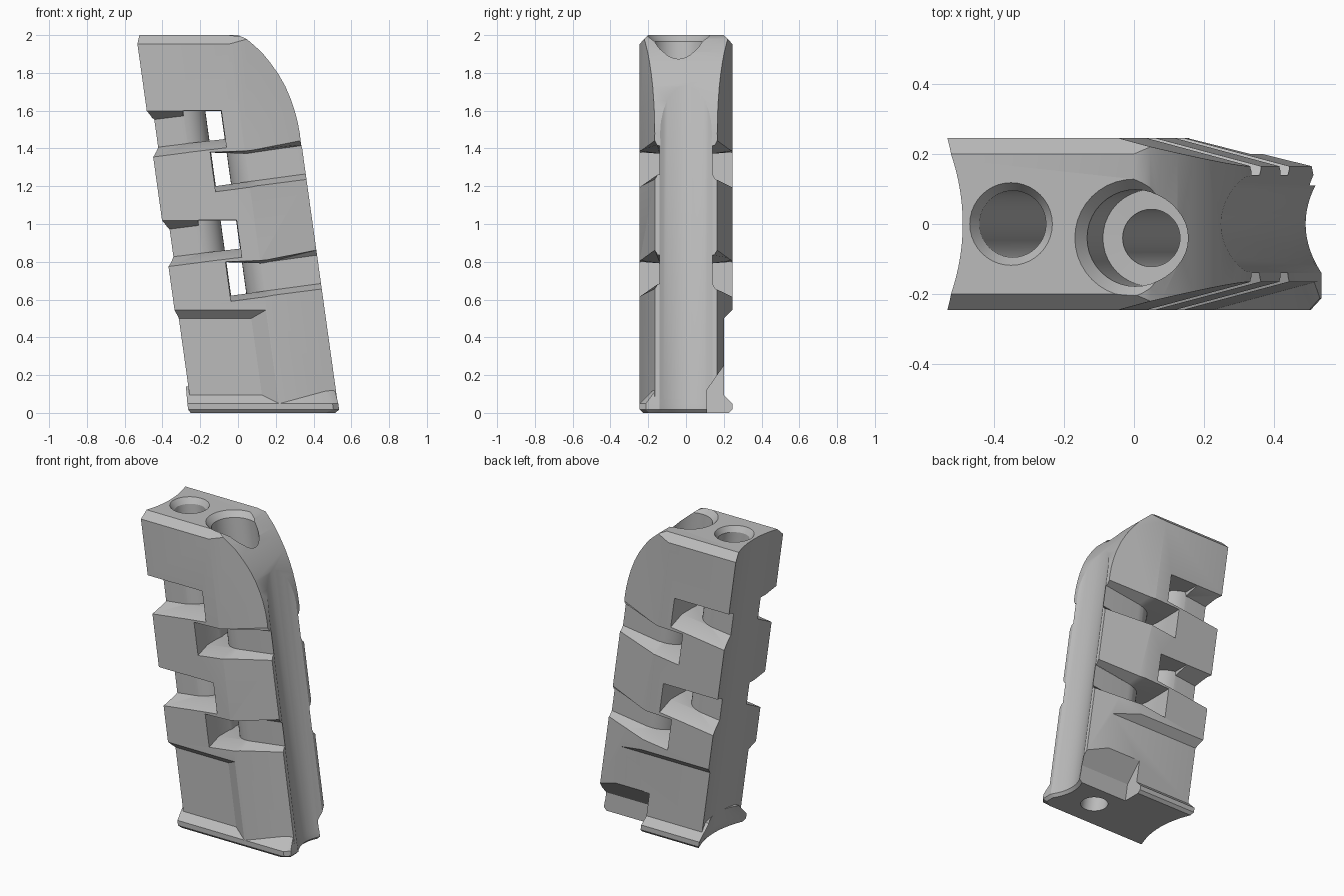
import bpy, bmesh, math

if "Cube" in bpy.data.objects:
    bpy.data.objects.remove(bpy.data.objects["Cube"])

LEAN = 0.1395            # sideways lean per unit of height
LEFT, RIGHT, WIDE = -0.26, 0.535, 0.245

grey = bpy.data.materials.new("plain grey")
grey.use_nodes = True
colour = (0.5, 0.5, 0.5, 1)
grey.diffuse_color = colour
grey.node_tree.nodes["Principled BSDF"].inputs["Base Color"].default_value = colour


def lean(u, y, z):
    return (u - LEAN * z, y, z)


def loft(name, rings):
    """Closed solid through rings of equal point count."""
    bm = bmesh.new()
    rows = [[bm.verts.new(p) for p in ring] for ring in rings]
    n = len(rows[0])
    for a, b in zip(rows, rows[1:]):
        for i in range(n):
            j = (i + 1) % n
            bm.faces.new((a[i], a[j], b[j], b[i]))
    bm.faces.new(rows[0])
    bm.faces.new(rows[-1])
    bmesh.ops.recalc_face_normals(bm, faces=bm.faces)
    mesh = bpy.data.meshes.new(name)
    bm.to_mesh(mesh)
    bm.free()
    ob = bpy.data.objects.new(name, mesh)
    bpy.context.collection.objects.link(ob)
    mesh.materials.append(grey)
    return ob


def combine(ob, tool, operation, keep=False):
    mod = ob.modifiers.new("combine", "BOOLEAN")
    mod.operation, mod.object, mod.solver = operation, tool, "EXACT"
    bpy.context.view_layer.objects.active = ob
    bpy.ops.object.modifier_apply(modifier=mod.name)
    if not keep:
        bpy.data.objects.remove(tool)


def section(z, corner, h, h_end, grow=1.0):
    """Cross-section: hollow left side, tapered flanks, grooved right side."""
    pts = []
    for i in range(17):
        t = 1 - i / 8
        pts.append((LEFT + 0.05 * (1 - t * t), t * h))
    pts += [(corner, -h), (RIGHT, -h_end)]
    for i in range(15):
        t = i / 7 - 1
        pts.append((RIGHT - 0.045 * (1 - t * t), 0.14 * t))
    pts += [(RIGHT, h_end), (corner, h)]
    return [lean(u * grow, y, z) for u, y in pts]


def circle(z, u, y, r, n=40):
    return [lean(u + r * math.cos(2 * math.pi * i / n),
                 y + r * math.sin(2 * math.pi * i / n), z) for i in range(n)]


def half_width(u):
    return WIDE - 0.08 * max(0, u - 0.23) / (RIGHT - 0.23)


# Leaning body
body = loft("grip_body", [section(z, 0.23, WIDE, 0.165) for z in (0.02, 2.1)])

# Rounded upper right shoulder
shoulder = [(-1, -0.1), (1, -0.1), (0.7, 0.2), (0.334, 1.42), (0.327, 1.48), (0.316, 1.54),
            (0.30, 1.60), (0.28, 1.66), (0.25, 1.73), (0.213, 1.795), (0.17, 1.855),
            (0.125, 1.91), (0.08, 1.95), (0.045, 1.98), (0.0, 2), (-1, 2)]
combine(body, loft("shoulder", [[(x, y, z) for x, z in shoulder] for y in (-0.5, 0.5)]), "INTERSECT")

# Chamfered top edges
roof = [(-0.4, -0.1), (0.4, -0.1), (0.4, 1.795), (0.2, 2.0), (0.2, 2.2),
        (-0.2, 2.2), (-0.2, 2.0), (-0.4, 1.795)]
combine(body, loft("roof", [[(x, y, z) for y, z in roof] for x in (-1, 1)]), "INTERSECT")

# Round-ended columns that stay standing inside the slots
columns = []
for name, centre, far, side in (("left_column", -0.09, -0.5, 1), ("right_column", 0.272, 0.8, -1)):
    outline = [(far, -0.14)]
    for i in range(21):
        a = math.pi * (i / 20 - 0.5)
        outline.append((centre + side * 0.14 * math.cos(a), 0.14 * math.sin(a)))
    outline.append((far, 0.14))
    columns.append(loft(name, [[lean(u, y, z) for u, y in outline] for z in (-0.2, 2.3)]))

# Slots: stations of (along, outer bottom, outer top, inner bottom, inner top)
slots = {
    "left_slot": [(-0.33, 1.345, 1.6, 1.395, 1.54), (-0.07, 1.378, 1.6, 1.426, 1.572),
                  (-0.066, 1.379, 1.6, 1.427, 1.599), (0.135, 1.403, 1.6, 1.45, 1.599)],
    "right_slot": [(0.045, 1.17, 1.38, 1.2, 1.378), (0.23, 1.194, 1.387, 1.225, 1.372),
                   (0.57, 1.237, 1.452, 1.27, 1.418)],
}
for name, stations in slots.items():
    for drop in (0, 0.58):
        def ring(side, bottom, top, depth):
            pts = [(s[0], s[bottom]) for s in stations]
            pts += [(s[0], s[top]) for s in reversed(stations)]
            return [lean(u, side * depth(u), z - drop) for u, z in pts]

        def face(u):
            return half_width(u) + 0.002

        cutter = loft(name, [
            ring(-1, 1, 2, lambda u: 0.4), ring(-1, 1, 2, face), ring(-1, 3, 4, lambda u: 0.139),
            ring(1, 3, 4, lambda u: 0.139), ring(1, 1, 2, face), ring(1, 1, 2, lambda u: 0.4)])
        for column in columns:
            combine(cutter, column, "DIFFERENCE", keep=True)
        combine(body, cutter, "DIFFERENCE")
for column in columns:
    bpy.data.objects.remove(column)

# Recessed lower panels, front with a right wall and back running through
for name, side, outer_end, inner_end in (("front_panel", -1, 0.225, 0.14), ("back_panel", 1, 0.8, 0.8)):
    rings = []
    for y, end, top in ((0.4, outer_end, 0.545), (0.2455, outer_end, 0.545), (0.2, inner_end, 0.5)):
        rings.append([lean(u, side * y, z) for u, z in
                      ((-0.5, -0.1), (end, -0.1), (end, top), (-0.5, top))])
    combine(body, loft(name, rings), "DIFFERENCE")

# Base flange sloping up into the body
flange = loft("base_flange", [
    section(0, 0.48, 0.228, 0.195, 0.965), section(0.018, 0.505, WIDE, 0.212, 1.005),
    section(0.05, 0.505, WIDE, 0.212, 1.005), section(0.14, 0.48, 0.155, 0.145, 0.985)])
combine(body, flange, "UNION")

# Cut-away at the back right corner of the base
notch = [(0.11, -0.1), (0.11, 0.12), (0.2, 0.25), (0.4, 0.25), (0.4, -0.1)]
combine(body, loft("corner_notch", [[lean(u, y, z) for y, z in notch] for u in (0.16, 0.8)]), "DIFFERENCE")

# Countersunk bores following the lean
bores = {
    "left_bore": (-0.072, 0.0, [(2.05, 0.148), (2.0, 0.118), (1.965, 0.095), (0.5, 0.095)]),
    "right_bore": (0.278, -0.04, [(2.05, 0.215), (2.0, 0.168), (1.965, 0.138), (1.64, 0.138),
                                  (1.638, 0.082), (-0.1, 0.082)]),
}
for name, (u, y, steps) in bores.items():
    combine(body, loft(name, [circle(z, u, y, r) for z, r in steps]), "DIFFERENCE")

# Smooth curved faces, keep edges crisp
bpy.ops.object.select_all(action="DESELECT")
body.select_set(True)
bpy.context.view_layer.objects.active = body
bpy.ops.object.shade_smooth_by_angle(angle=math.radians(25))
